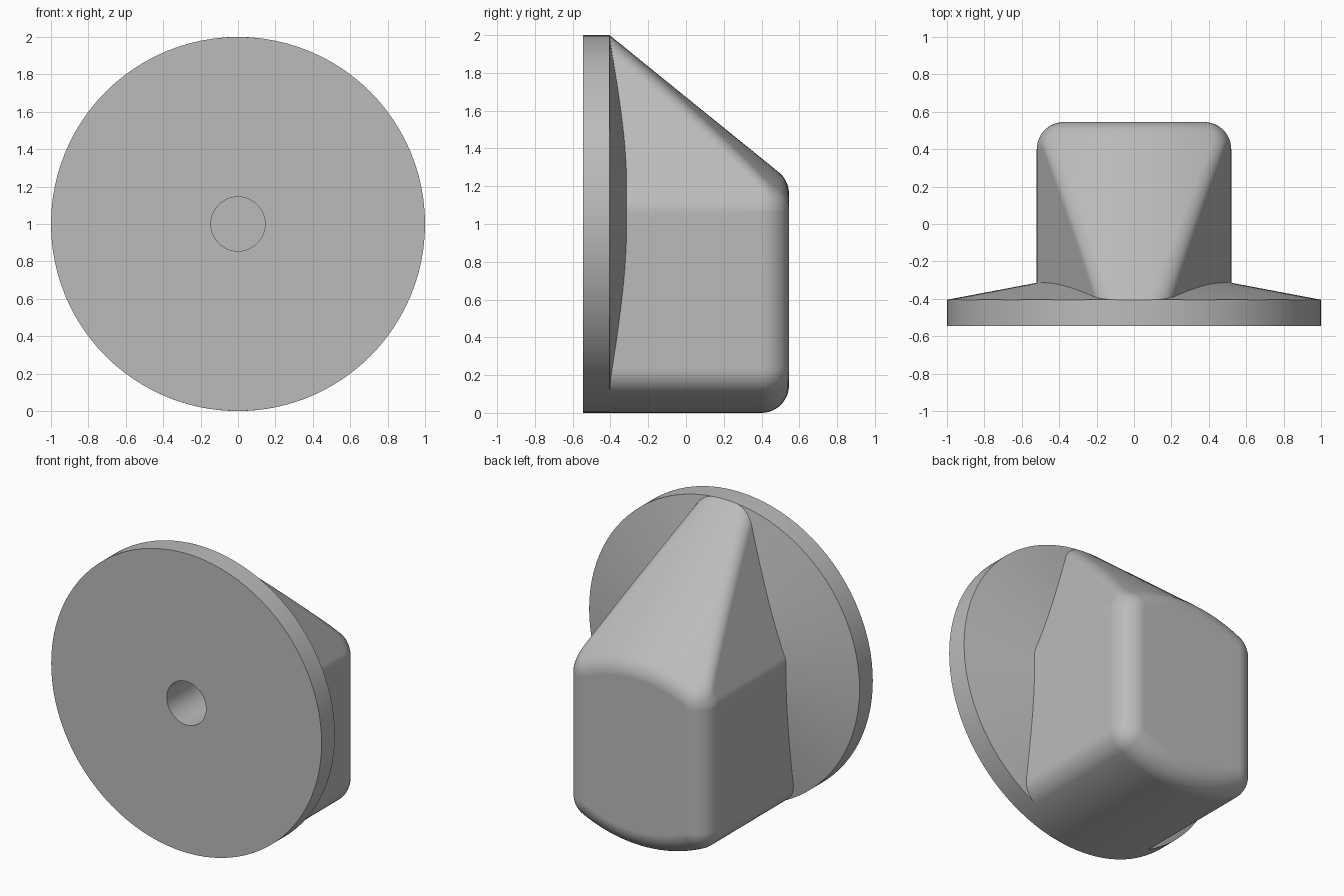
import bpy, bmesh
from math import sin, cos, pi, sqrt, atan2, radians

cube = bpy.data.objects.get("Cube")
if cube:
    bpy.data.objects.remove(cube)

grey = bpy.data.materials.new("plain_grey")
grey.use_nodes = True
colour = (0.5, 0.5, 0.5, 1)
grey.diffuse_color = colour
grey.node_tree.nodes["Principled BSDF"].inputs["Base Color"].default_value = colour


def finish(name, bm):
    bmesh.ops.recalc_face_normals(bm, faces=bm.faces)
    mesh = bpy.data.meshes.new(name)
    bm.to_mesh(mesh)
    bm.free()
    mesh.materials.append(grey)
    obj = bpy.data.objects.new(name, mesh)
    bpy.context.collection.objects.link(obj)
    bpy.ops.object.select_all(action='DESELECT')
    obj.select_set(True)
    bpy.context.view_layer.objects.active = obj
    bpy.ops.object.shade_smooth_by_angle(angle=radians(30))
    return obj


# Base disc: a turned profile with a conical back and a blind shaft hole
FRONT, RIM, BACK = -0.545, -0.405, 0.545
HOLE, HOLE_END = 0.145, 0.1
profile = [(0, HOLE_END), (HOLE, HOLE_END), (HOLE, FRONT), (1, FRONT), (1, RIM),
           (0.18, -0.25), (0.18, HOLE_END + 0.03), (0, HOLE_END + 0.03)]
bm = bmesh.new()
verts = [bm.verts.new((r, y, 1)) for r, y in profile]
edges = [bm.edges.new(pair) for pair in zip(verts, verts[1:])]
bmesh.ops.spin(bm, geom=verts + edges, cent=(0, 0, 1), axis=(0, 1, 0),
               angle=2 * pi, steps=96)
bmesh.ops.remove_doubles(bm, verts=bm.verts, dist=0.0005)
finish("base_disc", bm)

# Grip: rounded pointer-shaped sections lofted from the disc to the back
HALF, SHOULDER = 0.52, 1.09
ROUND, FILLET = 0.15, 0.145
SLOPE = 0.81
LEAN = atan2(0.35, 0.91)          # tilt of the pointer's flanks


def arc(cx, cz, radius, start, end, steps):
    return [(cx + radius * cos(start + (end - start) * i / steps),
             cz + radius * sin(start + (end - start) * i / steps))
            for i in range(steps + 1)]


def top_height(y):
    centre_y = BACK - FILLET
    tilt = atan2(SLOPE, 1)
    if y <= centre_y + FILLET * sin(tilt):
        return 2 - SLOPE * (y - RIM)
    centre_z = 2 - SLOPE * (centre_y - RIM) - FILLET / cos(tilt)
    return centre_z + sqrt(max(0, FILLET ** 2 - (y - centre_y) ** 2))


def section(y, inset):
    small, big, core = ROUND - inset, 1 - inset, 1 - ROUND
    x = HALF - ROUND
    # lower corner
    z = 1 - sqrt(core ** 2 - x ** 2)
    low = atan2(z - 1, x)
    pts = arc(0, 1, big, -pi / 2, low, 10)
    pts += arc(x, z, small, low, 0, 8)[1:]
    # shoulder
    nx, nz = cos(LEAN), sin(LEAN)
    z = (nx * HALF + nz * SHOULDER - ROUND - nx * x) / nz
    pts += arc(x, z, small, 0, LEAN, 4)
    # upper corner, where the flank meets the arched top
    cz = top_height(y) - big
    dz = z - cz
    b = -nz * x + nx * dz
    s = -b + sqrt(b * b - (x * x + dz * dz - core ** 2))
    px, pz = x - nz * s, z + nx * s
    high = atan2(pz - cz, px)
    pts += arc(px, pz, small, LEAN, high, 10)
    pts += arc(0, cz, big, high, pi / 2, 8)[1:]
    pts += [(-px, pz) for px, pz in reversed(pts[1:-1])]
    return [(px, y, pz) for px, pz in pts]


STEPS, CURVE = 10, 12
start_fillet = BACK - FILLET
stations = [(RIM + (start_fillet - RIM) * i / STEPS, 0) for i in range(STEPS)]
stations += [(start_fillet + FILLET * sin(t), FILLET * (1 - cos(t)))
             for t in (pi / 2 * i / CURVE for i in range(CURVE + 1))]
bm = bmesh.new()
rings = [[bm.verts.new(p) for p in section(*st)] for st in stations]
for a, b in zip(rings, rings[1:]):
    for i in range(len(a)):
        j = (i + 1) % len(a)
        bm.faces.new((a[i], a[j], b[j], b[i]))
back_face = bm.faces.new(rings[-1])
grip = finish("pointer_grip", bm)

# Keep the flat sides flat next to the rounded edges
weighted = grip.modifiers.new("even_normals", 'WEIGHTED_NORMAL')
weighted.keep_sharp = True
